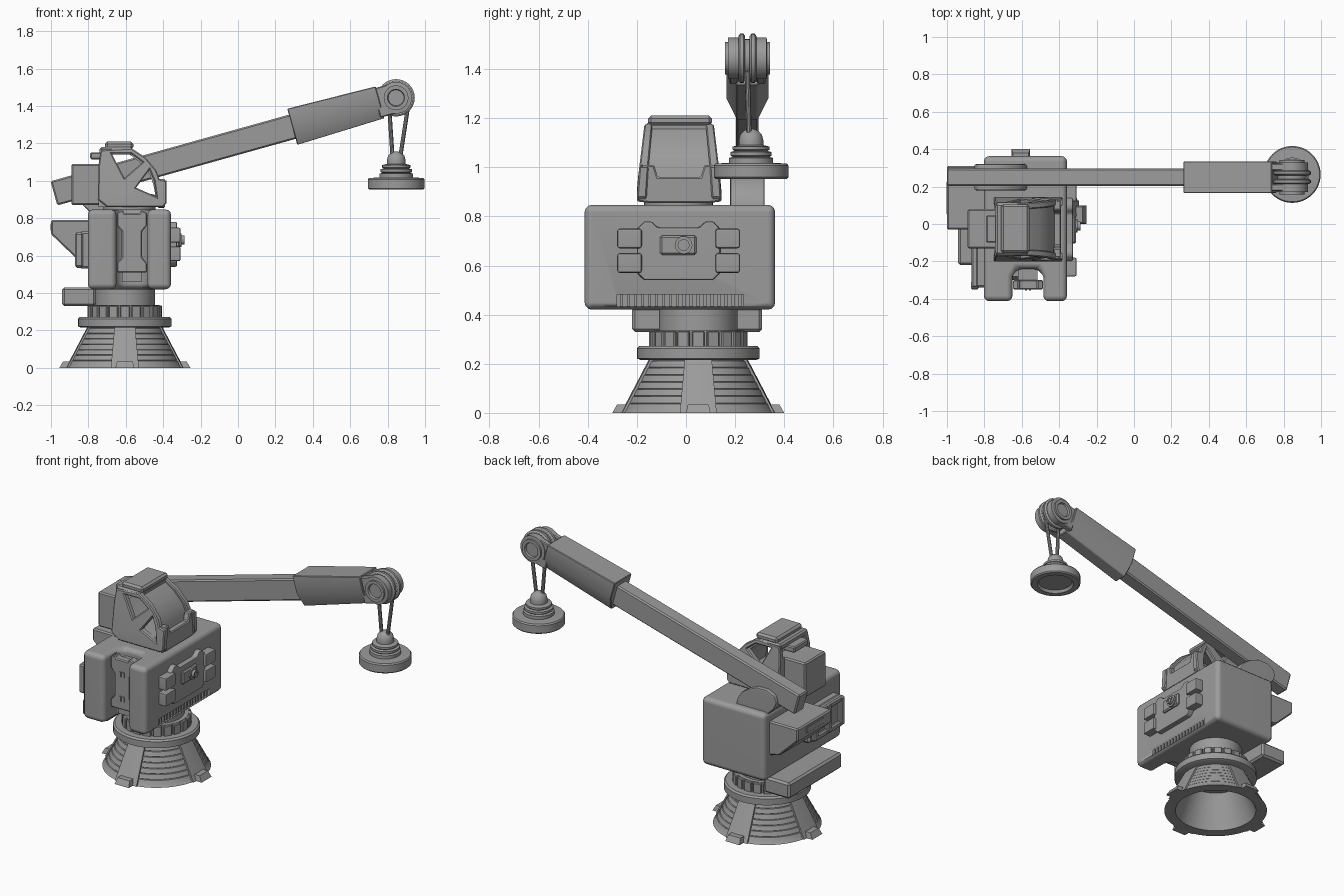
import bpy, bmesh
from math import pi, sin, cos, radians
from mathutils import Matrix, Vector

if "Cube" in bpy.data.objects:
    bpy.data.objects.remove(bpy.data.objects["Cube"])

DARK = bpy.data.materials.new("dark_grey")
DARK.diffuse_color = (0.33, 0.33, 0.33, 1)
DARK.use_nodes = True
DARK.node_tree.nodes["Principled BSDF"].inputs["Base Color"].default_value = DARK.diffuse_color


def finish(name, bm, bevel=0, seg=2, mat=None, angle=30):
    bmesh.ops.recalc_face_normals(bm, faces=bm.faces)
    me = bpy.data.meshes.new(name)
    bm.to_mesh(me)
    bm.free()
    me.materials.clear()
    me.materials.append(DARK)
    ob = bpy.data.objects.new(name, me)
    bpy.context.collection.objects.link(ob)
    bpy.ops.object.select_all(action='DESELECT')
    ob.select_set(True)
    bpy.context.view_layer.objects.active = ob
    if bevel:
        m = ob.modifiers.new("bevel", 'BEVEL')
        m.width, m.segments, m.limit_method, m.angle_limit = bevel, seg, 'ANGLE', radians(35)
        bpy.ops.object.modifier_apply(modifier=m.name)
    if mat:
        ob.data.transform(mat)
    bpy.ops.object.shade_smooth_by_angle(angle=radians(angle))
    if bevel:
        ob.modifiers.new("flat_faces", 'WEIGHTED_NORMAL').keep_sharp = True
    return ob


def loft(name, rings, bevel=0, seg=2, mat=None):
    bm = bmesh.new()
    vs = [[bm.verts.new(p) for p in r] for r in rings]
    n = len(vs[0])
    for a, b in zip(vs, vs[1:]):
        for i in range(n):
            bm.faces.new((a[i], a[(i + 1) % n], b[(i + 1) % n], b[i]))
    bm.faces.new(vs[0])
    bm.faces.new(vs[-1])
    return finish(name, bm, bevel, seg, mat)


def prism(name, pts, axis, lo, hi, bevel=0, seg=2, mat=None):
    put = {'x': lambda p, t: (t, p[0], p[1]), 'y': lambda p, t: (p[0], t, p[1]),
           'z': lambda p, t: (p[0], p[1], t)}[axis]
    return loft(name, [[put(p, t) for p in pts] for t in (lo, hi)], bevel, seg, mat)


def box(name, x, y, z, bevel=0, seg=1, mat=None):
    return prism(name, [(x[0], y[0]), (x[1], y[0]), (x[1], y[1]), (x[0], y[1])], 'z', *z, bevel, seg, mat)


def lathe(name, prof, mat, n=48, closed=False):
    # prof holds (radius, height); open profiles are capped at both ends
    bm = bmesh.new()
    rings = [[bm.verts.new((r * cos(2 * pi * i / n), r * sin(2 * pi * i / n), h)) for i in range(n)] for r, h in prof]
    for a, b in zip(rings, rings[1:] + (rings[:1] if closed else [])):
        for i in range(n):
            bm.faces.new((a[i], a[(i + 1) % n], b[(i + 1) % n], b[i]))
    if not closed:
        bm.faces.new(rings[0])
        bm.faces.new(rings[-1])
    return finish(name, bm, mat=mat)


T = Matrix.Translation
BASE = T((-0.605, 0.05, 0))
ALONG_Y, ALONG_X = Matrix.Rotation(-pi / 2, 4, 'X'), Matrix.Rotation(pi / 2, 4, 'Y')

# Hollow conical base with ridged outside, ribs and feet
prof = [(0.245, 0), (0.312, 0)]
for i in range(7):
    z = 0.012 + i * 0.029
    r = 0.308 - 0.53 * z
    prof += [(r, z), (r - 0.011, z + 0.025), (r - 0.017, z + 0.027)]
prof += [(0.19, 0.22), (0.16, 0.22)]
lathe("base_cone", prof, BASE, 48, True)
for i in range(4):
    R = BASE @ Matrix.Rotation(i * pi / 2, 4, 'Z')
    loft("base_rib", [[(r - 0.03, -w, z), (r - 0.002, -w, z), (r + 0.003, 0, z), (r - 0.002, w, z), (r - 0.03, w, z)]
                      for r, w, z in ((0.312, 0.075, 0), (0.197, 0.055, 0.22))], mat=R)
    loft("base_foot", [[(0.27, -w, z), (r, -w, z), (r, w, z), (0.27, w, z)]
                       for r, w, z in ((0.35, 0.05, 0), (0.33, 0.042, 0.035))], mat=R)

# Collar, toothed ring and neck
lathe("collar", [(0.235, 0.215), (0.25, 0.222), (0.25, 0.262), (0.24, 0.272)], BASE)
lathe("gear_ring", [(0.185, 0.26), (0.185, 0.335)], BASE)
for i in range(20):
    box("gear_tooth", (0.16, 0.2), (-0.025, 0.025), (0.265, 0.333), 0.004,
        mat=BASE @ Matrix.Rotation(i * pi / 10, 4, 'Z'))
lathe("neck", [(0.16, 0.33), (0.16, 0.45)], BASE, 24)
box("rear_beam", (-0.94, -0.76), (-0.22, 0.31), (0.33, 0.43), 0.012)

# Main housing with front slot, and vent cut into the lower right edge
plan = [(-0.803, -0.413), (-0.65, -0.413), (-0.65, -0.28), (-0.625, -0.24), (-0.51, -0.24), (-0.485, -0.28),
        (-0.485, -0.413), (-0.358, -0.413), (-0.358, 0.363), (-0.803, 0.363)]
body = prism("housing", plan, 'z', 0.42, 0.847, 0.03, 3)
cut = box("vent_cutter", (-0.42, -0.3), (-0.28, 0.235), (0.434, 0.482))
bpy.context.view_layer.objects.active = body
m = body.modifiers.new("vent", 'BOOLEAN')
m.operation, m.object, m.solver = 'DIFFERENCE', cut, 'EXACT'
bpy.ops.object.modifier_move_to_index(modifier=m.name, index=0)
bpy.ops.object.modifier_apply(modifier=m.name)
bpy.data.objects.remove(cut)
for i in range(18):
    y = -0.262 + i * 0.0283
    box("vent_slat", (-0.425, -0.372), (y - 0.006, y + 0.006), (0.432, 0.484))

# Waisted insert in the front slot
half = [(0.08, 0.51), (0.08, 0.56), (0.055, 0.59), (0.055, 0.73), (0.08, 0.76), (0.08, 0.83), (0.05, 0.845),
        (0.04, 0.825)]
pts = [(-0.567 + x, z) for x, z in half] + [(-0.567 - x, z) for x, z in reversed(half)]
prism("slot_insert", pts, 'y', -0.35, -0.3, 0.006, 1)
box("slot_spine", (-0.62, -0.515), (-0.31, -0.22), (0.46, 0.8))
for z in (0.58, 0.735):
    for s in (-1, 1):
        box("slot_stud", (-0.567 + s * 0.011 - 0.006, -0.567 + s * 0.011 + 0.006), (-0.356, -0.34),
            (z - 0.016, z + 0.016))

# Right side hatch with clamps and knob
hatch = [(-0.2, 0.57), (-0.17, 0.54), (0.11, 0.54), (0.14, 0.57), (0.14, 0.75), (0.11, 0.78), (0.08, 0.78),
         (0.055, 0.755), (-0.115, 0.755), (-0.14, 0.78), (-0.17, 0.78), (-0.2, 0.75)]
prism("hatch", hatch, 'x', -0.38, -0.325, 0.01)
for y in (-0.28, 0.12):
    for z in (0.57, 0.67):
        box("hatch_clamp", (-0.38, -0.307), (y, y + 0.1), (z, z + 0.08), 0.01, 2)
box("hatch_plate", (-0.34, -0.31), (-0.105, 0.042), (0.643, 0.723), 0.008)
lathe("hatch_knob", [(0.036, 0), (0.036, 0.018), (0.024, 0.018), (0.024, 0.034), (0.014, 0.034), (0.014, 0.028)],
      T((-0.32, -0.01, 0.683)) @ ALONG_X, 20)

# Rear wedge and framed rear panel
wedge = [(-0.78, 0.79), (-1.0, 0.79), (-1.0, 0.715), (-0.87, 0.59), (-0.78, 0.57)]
prism("rear_wedge", wedge, 'y', -0.03, 0.31, 0.008, 1)
box("wedge_inset", (-1.003, -0.98), (0.05, 0.23), (0.73, 0.775), 0.006)
box("rear_panel", (-0.85, -0.78), (-0.34, -0.02), (0.53, 0.73), 0.012)
for y in (-0.35, -0.22, -0.09):
    box("rear_panel_post", (-0.872, -0.83), (y, y + 0.045), (0.54, 0.72), 0.008)
for z in (0.535, 0.69):
    box("rear_panel_rail", (-0.868, -0.83), (-0.34, -0.05), (z, z + 0.035), 0.008)

# Head: see-through side frames, core, windshield, roof
def taper(ob):
    for v in ob.data.vertices:
        v.co.y = -0.028 + (v.co.y + 0.028) * (1 - 0.19 * max(0, v.co.z - 0.92) / 0.27)


frame = [(-0.735, 1.165), (-0.57, 1.175), (-0.495, 1.125), (-0.436, 1.055), (-0.42, 1.01), (-0.382, 1.0),
         (-0.382, 0.88), (-0.4, 0.86), (-0.7, 0.86), (-0.75, 0.9), (-0.745, 1.09)]
hole_a = [(-0.675, 1.145), (-0.57, 1.145), (-0.51, 1.1), (-0.607, 1.015)]
hole_b = [(-0.473, 1.06), (-0.545, 0.963), (-0.436, 0.915), (-0.448, 1.0)]
for y in (-0.18, 0.124):
    cu = bpy.data.curves.new("frame_outline", 'CURVE')
    cu.dimensions, cu.fill_mode, cu.extrude, cu.bevel_depth, cu.bevel_resolution = '2D', 'BOTH', 0.014, 0.006, 0
    cu.offset = -0.006
    for loop in (frame, hole_a, hole_b):
        sp = cu.splines.new('POLY')
        sp.points.add(len(loop) - 1)
        for p, (a, b) in zip(sp.points, loop):
            p.co = (a, b, 0, 1)
        sp.use_cyclic_u = True
    tmp = bpy.data.objects.new("tmp", cu)
    bpy.context.collection.objects.link(tmp)
    bpy.context.view_layer.update()
    me = bpy.data.meshes.new_from_object(tmp.evaluated_get(bpy.context.evaluated_depsgraph_get()))
    bpy.data.objects.remove(tmp)
    bm = bmesh.new()
    bm.from_mesh(me)
    bmesh.ops.remove_doubles(bm, verts=bm.verts, dist=1e-5)
    taper(finish("head_side_frame", bm, mat=T((0, y, 0)) @ Matrix.Rotation(pi / 2, 4, 'X')))
core = [(-0.745, 0.86), (-0.42, 0.86), (-0.42, 0.92), (-0.56, 0.95), (-0.62, 1.0), (-0.69, 1.09), (-0.745, 1.09)]
taper(prism("head_core", core, 'y', -0.17, 0.115))
shield = [(-0.59, 1.175), (-0.51, 1.115), (-0.452, 1.045), (-0.432, 0.99), (-0.41, 0.87)]
inner = [(x - 0.02, z - 0.012) for x, z in reversed(shield)]
taper(prism("windshield", shield + inner, 'y', -0.17, 0.115))
bumper = [(-0.15, 0.855), (0.095, 0.855), (0.14, 0.86), (0.125, 1.01), (0.075, 1.01), (0.06, 0.96), (-0.115, 0.96),
          (-0.13, 1.01), (-0.18, 1.01), (-0.195, 0.86)]
prism("head_bumper", bumper, 'x', -0.43, -0.39, 0.006, 1)
box("head_roof", (-0.74, -0.565), (-0.165, 0.11), (1.14, 1.18), 0.01)
box("roof_cap", (-0.71, -0.56), (-0.155, 0.105), (1.17, 1.21), 0.012)
box("roof_rear_lip", (-0.79, -0.71), (-0.1, 0.045), (1.115, 1.152), 0.006)
box("head_rear_box", (-0.89, -0.73), (-0.13, 0.08), (0.87, 1.09), 0.008)
lathe("head_turntable", [(0.14, 0.83), (0.14, 0.87)], T((-0.58, -0.03, 0)), 32)

# Crane arm bracket and telescoping arm (local x runs along the arm)
mount = [(-0.57, 0.83), (-0.58, 0.88), (-0.61, 0.925), (-0.66, 0.96), (-0.72, 0.985), (-0.79, 0.985),
         (-0.84, 0.96), (-0.855, 0.92), (-0.84, 0.88), (-0.79, 0.83)]
prism("arm_bracket", mount, 'y', 0.18, 0.32, 0.01)
ARM = T((-0.984, 0.25, 0.933)) @ Matrix.Rotation(-radians(15.6), 4, 'Y')
box("arm_inner", (0, 1.4), (-0.046, 0.046), (-0.067, 0.067), 0.008, mat=ARM)
loft("arm_outer", [[(u, -0.085, h), (u, 0.085, h), (u, 0.085, -0.01), (u, 0.042, -h), (u, -0.042, -h),
                    (u, -0.085, -0.01)] for u, h in ((1.323, 0.1), (1.81, 0.088))], 0.004, 1, ARM)

# Pulley at the arm tip
TIP = T(ARM @ Vector((1.899, 0, 0))) @ ALONG_Y
for s in (-1, 1):
    box("tip_fork", (1.79, 1.9), (s * 0.055 - 0.018, s * 0.055 + 0.018), (-0.08, 0.08), 0.005, mat=ARM)
    lathe("pulley_disc", [(0.09, -0.014), (0.1, -0.007), (0.1, 0.007), (0.09, 0.014)], TIP @ T((0, 0, s * 0.023)), 32)
    side = Matrix.Scale(s, 4, (0, 0, 1))
    lathe("tip_hub", [(0.085, 0.035), (0.085, 0.078), (0.066, 0.08), (0.066, 0.092), (0.046, 0.092), (0.042, 0.08)],
          TIP @ side, 32)
lathe("pulley_axle", [(0.078, -0.04), (0.078, 0.04)], TIP, 32)

# Two cables down to the lifting magnet
for a, b in (((0.81, 0.25, 1.37), (0.826, 0.257, 1.13)), ((0.908, 0.25, 1.39), (0.868, 0.257, 1.13))):
    a, b = Vector(a), Vector(b)
    rot = (b - a).to_track_quat('Z', 'Y').to_matrix().to_4x4()
    lathe("cable", [(0.011, 0), (0.011, (b - a).length)], T(a) @ rot, 10)
lathe("magnet", [(0.1, 0.97), (0.11, 0.953), (0.145, 0.953), (0.152, 0.96), (0.152, 1.007), (0.146, 1.015),
                 (0.09, 1.018), (0.09, 1.038), (0.075, 1.042), (0.084, 1.048), (0.084, 1.062), (0.068, 1.066),
                 (0.075, 1.072), (0.075, 1.084), (0.05, 1.09), (0.05, 1.11), (0.044, 1.133), (0.028, 1.15),
                 (0.008, 1.157)], T((0.846, 0.265, 0)), 48)
